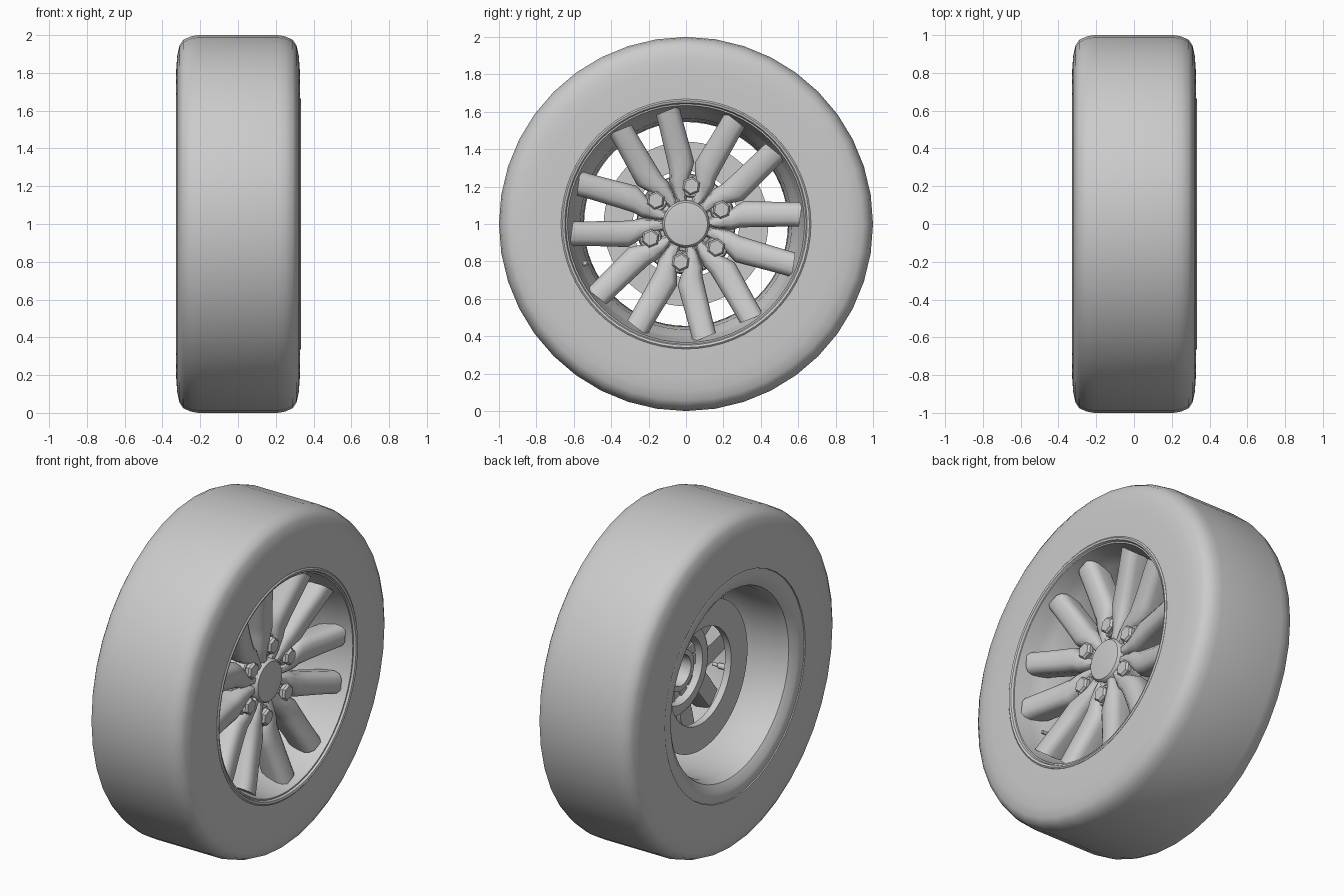
import bpy, bmesh
from math import sin, cos, pi, radians

if "Cube" in bpy.data.objects:
    bpy.data.objects.remove(bpy.data.objects["Cube"])

CZ = 1.0  # axle height


def finish(bm, name, angle=35):
    bmesh.ops.remove_doubles(bm, verts=bm.verts, dist=1e-5)
    bmesh.ops.recalc_face_normals(bm, faces=bm.faces)
    me = bpy.data.meshes.new(name)
    bm.to_mesh(me)
    bm.free()
    ob = bpy.data.objects.new(name, me)
    bpy.context.collection.objects.link(ob)
    bpy.ops.object.select_all(action='DESELECT')
    ob.select_set(True)
    bpy.context.view_layer.objects.active = ob
    bpy.ops.object.shade_smooth_by_angle(angle=radians(angle))
    return ob


def add_lathe(bm, profile, n=64, cy=0.0, cz=CZ, closed=False, phase=0.0):
    """Turn (x, radius) points around an axle parallel to x."""
    rings = []
    for x, r in profile:
        rings.append([bm.verts.new((x, cy + r * cos(phase + 2 * pi * i / n),
                                    cz + r * sin(phase + 2 * pi * i / n))) for i in range(n)]
                     if r > 0 else [bm.verts.new((x, cy, cz))] * n)
    pairs = list(zip(rings, rings[1:])) + ([(rings[-1], rings[0])] if closed else [])
    for a, b in pairs:
        for i in range(n):
            j = (i + 1) % n
            vs = list(dict.fromkeys((a[i], a[j], b[j], b[i])))
            if len(vs) > 2:
                bm.faces.new(vs)


def lathe(name, profile, n=64, closed=False):
    bm = bmesh.new()
    add_lathe(bm, profile, n, closed=closed)
    return finish(bm, name)


# Tyre: flat tread, rounded shoulders, flat sidewalls
half = [(0, 1.0), (0.21, 1.0), (0.25, 0.993), (0.29, 0.975), (0.31, 0.945),
        (0.322, 0.89), (0.327, 0.82), (0.327, 0.665), (0.29, 0.655)]
lathe("tyre", [(-x, r) for x, r in reversed(half[1:])] + half[1:], 40)

# Rim: front lip, groove, barrel and flared back lip
lathe("rim", [(0.29, 0.672), (0.328, 0.668), (0.334, 0.66), (0.33, 0.648), (0.318, 0.642),
              (0.318, 0.634), (0.29, 0.628), (0.23, 0.615), (0.16, 0.60), (0.10, 0.565),
              (-0.10, 0.55), (-0.24, 0.545), (-0.29, 0.56), (-0.32, 0.60), (-0.328, 0.64),
              (-0.32, 0.665), (-0.28, 0.672)])

# Brake disc seen behind the spokes
lathe("brake_disc", [(-0.06, 0.44), (-0.06, 0.285), (-0.10, 0.285), (-0.10, 0.44)], closed=True)

# Hub plate with stepped recess at the back
lathe("hub", [(0.185, 0), (0.185, 0.12), (0.165, 0.15), (0.155, 0.23), (0.14, 0.26), (0.04, 0.265),
              (0.03, 0.25), (0.03, 0.20), (0.08, 0.19), (0.08, 0.13), (0.03, 0.12), (0.03, 0.09),
              (0.12, 0.085), (0.12, 0)])

# Centre cap
lathe("centre_cap", [(0.15, 0.13), (0.20, 0.125), (0.212, 0.115), (0.214, 0.105), (0.214, 0)], 48)

# Spokes: six pairs, each arm lofted along u (outwards) with inner and outer edge t
STATIONS = [  # u, inner t, outer t, front x, back x
    (0.10, 0.0, 0.050, 0.195, 0.08), (0.18, 0.0, 0.075, 0.205, 0.07),
    (0.24, 0.003, 0.125, 0.213, 0.07), (0.29, 0.022, 0.165, 0.220, 0.08),
    (0.36, 0.034, 0.173, 0.232, 0.09), (0.45, 0.048, 0.183, 0.250, 0.11),
    (0.54, 0.062, 0.194, 0.270, 0.13), (0.60, 0.070, 0.203, 0.282, 0.14)]
bm = bmesh.new()
for k in range(6):
    a = radians(52 + 60 * k)
    for side in (-1, 1):
        loops = []
        for u, t0, t1, xf, xb in STATIONS:
            w = t1 - t0
            section = [(t0 + 0.1 * w, xb), (t0, xf - 0.05), (t0 + 0.07 * w, xf - 0.018),
                       (t0 + 0.25 * w, xf), (t1 - 0.25 * w, xf), (t1 - 0.07 * w, xf - 0.018),
                       (t1, xf - 0.05), (t1 - 0.1 * w, xb)]
            loops.append([bm.verts.new((x, u * cos(a) - side * t * sin(a),
                                        CZ + u * sin(a) + side * t * cos(a))) for t, x in section])
        for p, q in zip(loops, loops[1:]):
            for i in range(8):
                j = (i + 1) % 8
                bm.faces.new((p[i], p[j], q[j], q[i]))
        bm.faces.new(loops[0])
        bm.faces.new(loops[-1])
finish(bm, "spokes", 50)

# Lug seats (round) and lug nuts (hexagonal) between the spoke pairs
seats, nuts = bmesh.new(), bmesh.new()
for k in range(6):
    a = radians(22 + 60 * k)
    y, z = 0.205 * cos(a), CZ + 0.205 * sin(a)
    add_lathe(seats, [(0.13, 0.064), (0.188, 0.061), (0.194, 0.055), (0.19, 0.0)], 24, y, z)
    add_lathe(nuts, [(0.18, 0.05), (0.212, 0.05), (0.224, 0.04), (0.224, 0)], 6, y, z, phase=a)
finish(seats, "lug_seats")
finish(nuts, "lug_nuts", 20)

# Valve stem on the rim
bm = bmesh.new()
add_lathe(bm, [(0.08, 0), (0.08, 0.016), (0.16, 0.016), (0.165, 0.010), (0.20, 0.010), (0.20, 0)],
          12, -0.54, CZ - 0.21)
finish(bm, "valve_stem")
